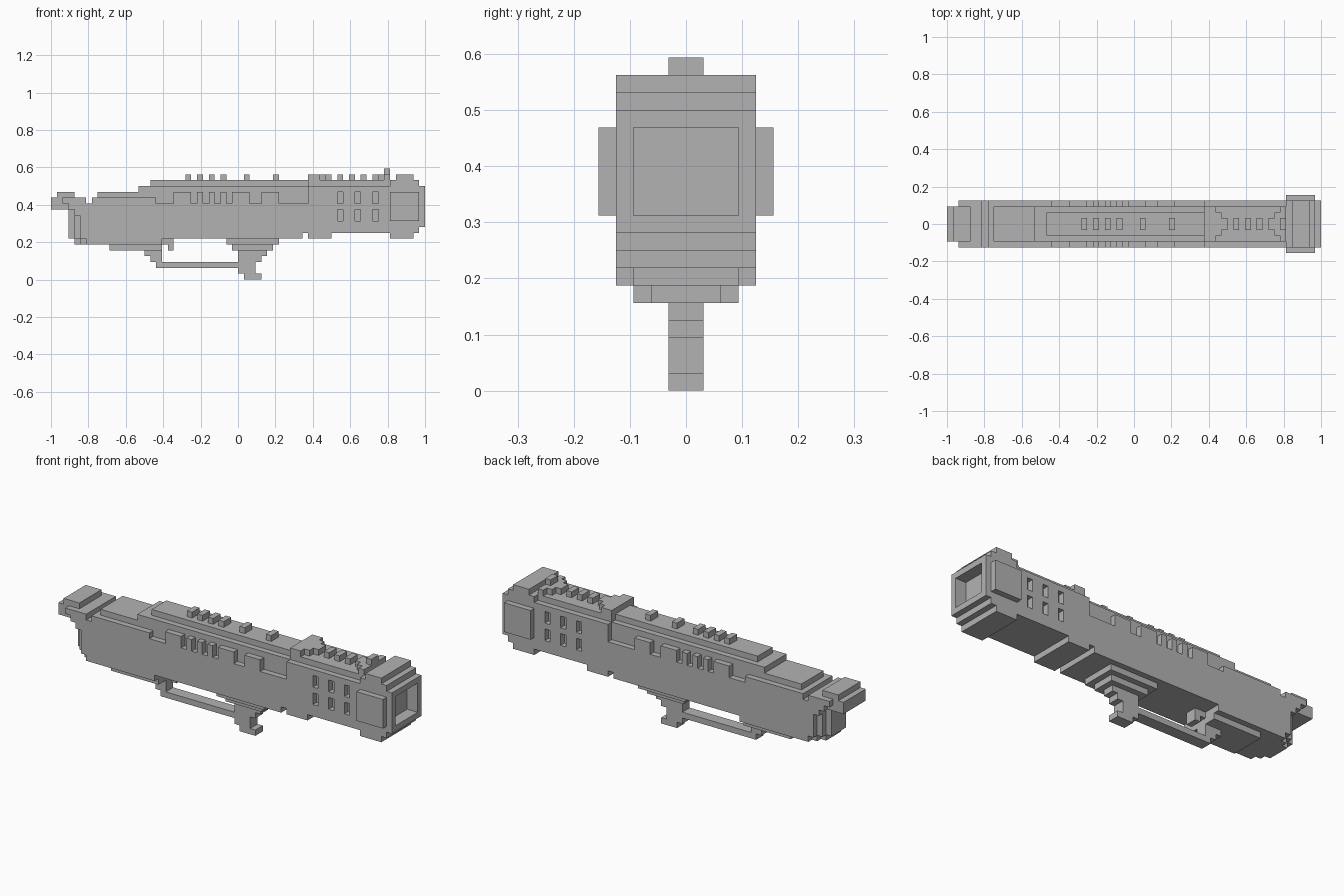
import bpy
import bmesh

cube = bpy.data.objects.get("Cube")
if cube:
    bpy.data.objects.remove(cube, do_unlink=True)

U = 1 / 32  # one block
MID = 32    # half the length in blocks

steel = bpy.data.materials.new("plain_grey")
steel.use_nodes = True
GREY = (0.45, 0.45, 0.45, 1)
steel.diffuse_color = GREY
steel.node_tree.nodes["Principled BSDF"].inputs["Base Color"].default_value = GREY


def stairs(steps, end):
    """Turn (start, height) steps into a stepped line that stops at end."""
    line = []
    for n, (x, z) in enumerate(steps):
        stop = steps[n + 1][0] if n + 1 < len(steps) else end
        line += [(x, z), (stop, z)]
    return line


def prism(name, top, bottom, end, half):
    """Extrude a stepped side outline to a half width, centred on the middle plane."""
    outline = stairs(bottom, end) + stairs(top, end)[::-1]
    outline = [p for n, p in enumerate(outline) if p != outline[n - 1]]
    bm = bmesh.new()
    verts = [bm.verts.new(((x - MID) * U, -half * U, z * U)) for x, z in outline]
    face = bm.faces.new(verts)
    grown = bmesh.ops.extrude_face_region(bm, geom=[face])["geom"]
    moved = [g for g in grown if isinstance(g, bmesh.types.BMVert)]
    bmesh.ops.translate(bm, verts=moved, vec=(0, 2 * half * U, 0))
    bmesh.ops.recalc_face_normals(bm, faces=bm.faces)
    mesh = bpy.data.meshes.new(name)
    bm.to_mesh(mesh)
    bm.free()
    mesh.materials.append(steel)
    obj = bpy.data.objects.new(name, mesh)
    bpy.context.collection.objects.link(obj)
    return obj


def block(name, x0, x1, z0, z1, half):
    return prism(name, [(x0, z1)], [(x0, z0)], x1, half)


def cut(target, cutter):
    mod = target.modifiers.new(cutter.name, "BOOLEAN")
    mod.operation = "DIFFERENCE"
    mod.solver = "EXACT"
    mod.object = cutter
    cutter.hide_render = True
    cutter.hide_viewport = True
    cutter.display_type = "WIRE"


# Main body, with the toothed upper edge and the stepped muzzle
LOW, TOOTH = 13, 15
teeth = [(18, LOW)]
for start, stop in [(21, 24), (25, 26), (27, 28), (29, 30), (31, 34), (36, 39)]:
    teeth += [(start, TOOTH), (stop, LOW)]
body = prism(
    "body",
    [(2, 14), (6, LOW), (7, 14)] + teeth
    + [(44, 16), (58, 17), (59, 18), (62, 17), (63, 16)],
    [(2, 13), (3, 12), (4, 11), (5, 7), (6, 6), (19, 7), (43, 8), (44, 7),
     (48, 8), (58, 7), (62, 8), (63, 9)],
    64, 4)

# Side vents: one block deep, two rows on each side
for x in (49, 52, 55):
    for z in (10, 13):
        for side in (-1, 1):
            vent = block("vent_cutter", x, x + 1, z, z + 2, 1)
            vent.location.y = side * 4 * U
            cut(body, vent)

# Muzzle opening
cut(body, block("muzzle_cutter", 62, 65, 10, 15, 3))

# Raised upper layers
prism("slide_core", [(8, 15), (15, 16), (44, 17)], [(8, 12.5)], 58, 3)
block("top_rail", 17, 44, 15.5, 17, 2)

# Rounded back of the body
prism("back_inner", [(3, 12.5)], [(3, 7), (4, 6)], 7, 2)
prism("back_outer", [(4, 12.5)], [(4, 7), (5, 6)], 7, 3)

# Rear hammer
prism("hammer", [(0, 14), (1, 15)], [(0, 12)], 4, 3)

# Muzzle side plates, stopping clear of the opening
for side, name in ((-1, "right_muzzle_plate"), (1, "left_muzzle_plate")):
    plate = block(name, 58, 63, 10, 15, 0.75)
    plate.location.y = side * 4.25 * U

# Ribs along the top
for n, x in enumerate((23, 25, 27, 29, 33, 38, 49, 51, 53)):
    block(f"top_rib_{n}", x, x + 1, 16.5, 18, 1)

# Pointed pads at both ends of the front ribs, and the front sight
for half, back_end, front_start in ((3, 46, 57), (2, 47, 56), (1, 48, 55)):
    block(f"rear_pad_{half}", 44, back_end, 16.5, 18, half)
    block(f"front_pad_{half}", front_start, 58, 16.5, 18, half)
block("front_sight", 57, 58, 17.5, 19, 1)

# Underside plates, trigger, guard and front grip
block("rear_under_plate", 10, 19, 5, 6.5, 3)
prism("trigger", [(19, 7.5)], [(19, 6), (20, 5)], 21, 1)
block("grip_plate_upper", 30, 39, 6, 7.5, 3)
block("grip_plate_lower", 31, 38, 5, 6.5, 2)
prism("guard", [(16, 5.5), (19, 3)], [(16, 4), (17, 3), (18, 2)], 32, 1)
prism("front_grip",
      [(32, 5.5), (35, 5.5)],
      [(32, 1), (33, 0)], 35, 1)
block("grip_step_upper", 35, 37, 4, 5.5, 1)
block("grip_step_lower", 35, 36, 3, 4, 1)
block("grip_foot", 35, 36, 0, 1, 1)
